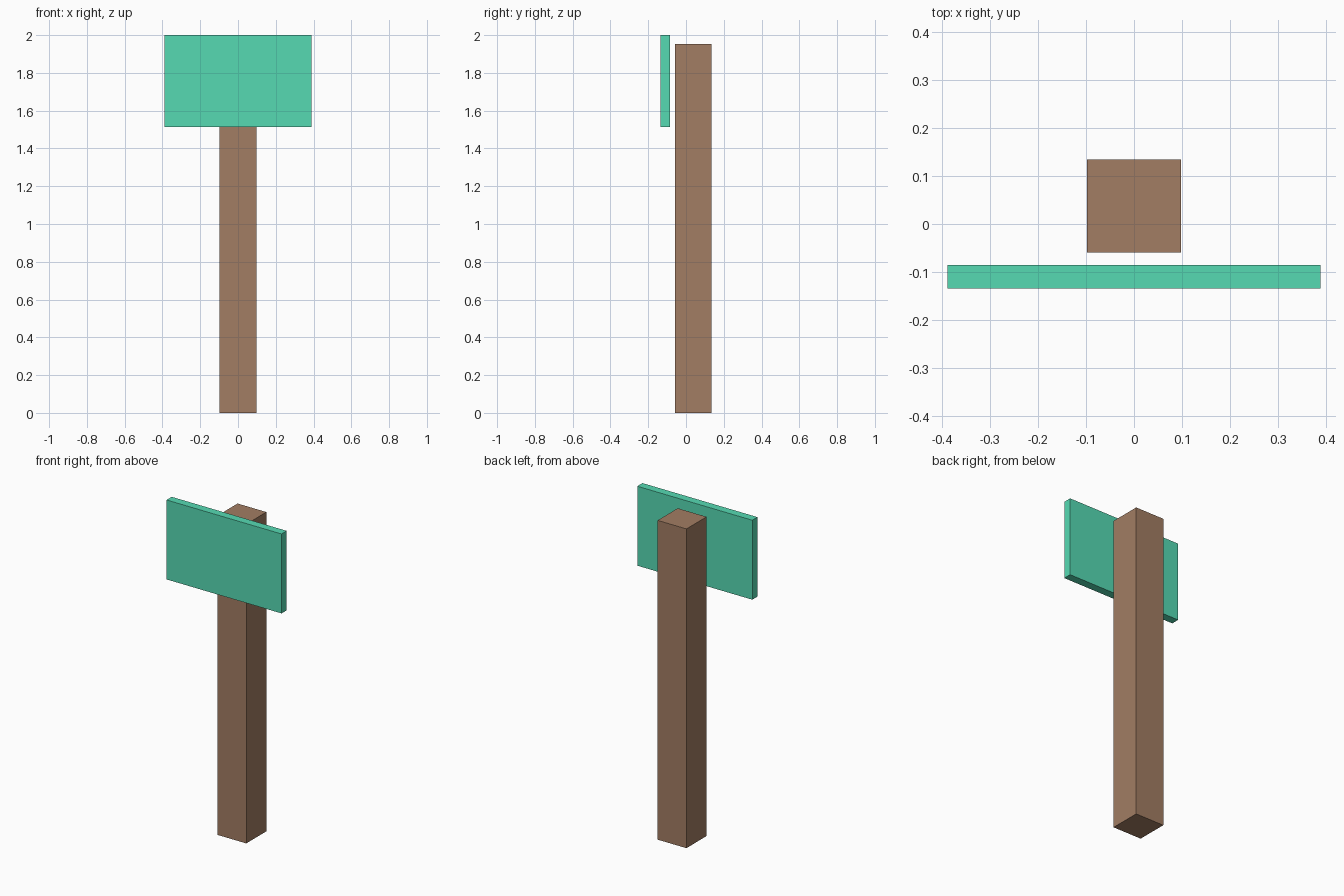
import bpy

if "Cube" in bpy.data.objects:
    bpy.data.objects.remove(bpy.data.objects["Cube"])


def material(name, color):
    mat = bpy.data.materials.new(name)
    mat.diffuse_color = (*color, 1.0)
    mat.use_nodes = True
    mat.node_tree.nodes["Principled BSDF"].inputs["Base Color"].default_value = mat.diffuse_color
    return mat


def box(name, low, high, mat):
    """Axis-aligned box between two opposite corners."""
    center = [(a + b) / 2 for a, b in zip(low, high)]
    bpy.ops.mesh.primitive_cube_add(size=1, location=center)
    obj = bpy.context.object
    obj.name = name
    obj.scale = [b - a for a, b in zip(low, high)]
    bpy.ops.object.transform_apply(location=False, rotation=False, scale=True)
    obj.data.materials.append(mat)
    return obj


wood = material("brown_wood", (0.36, 0.205, 0.125))
green = material("green_paint", (0.093, 0.70, 0.45))

# Square upright post
box("post", (-0.0975, -0.059, 0.0), (0.0975, 0.135, 1.953), wood)

# Thin board floating just in front of the post
box("sign_board", (-0.389, -0.135, 1.514), (0.389, -0.085, 2.0), green)
